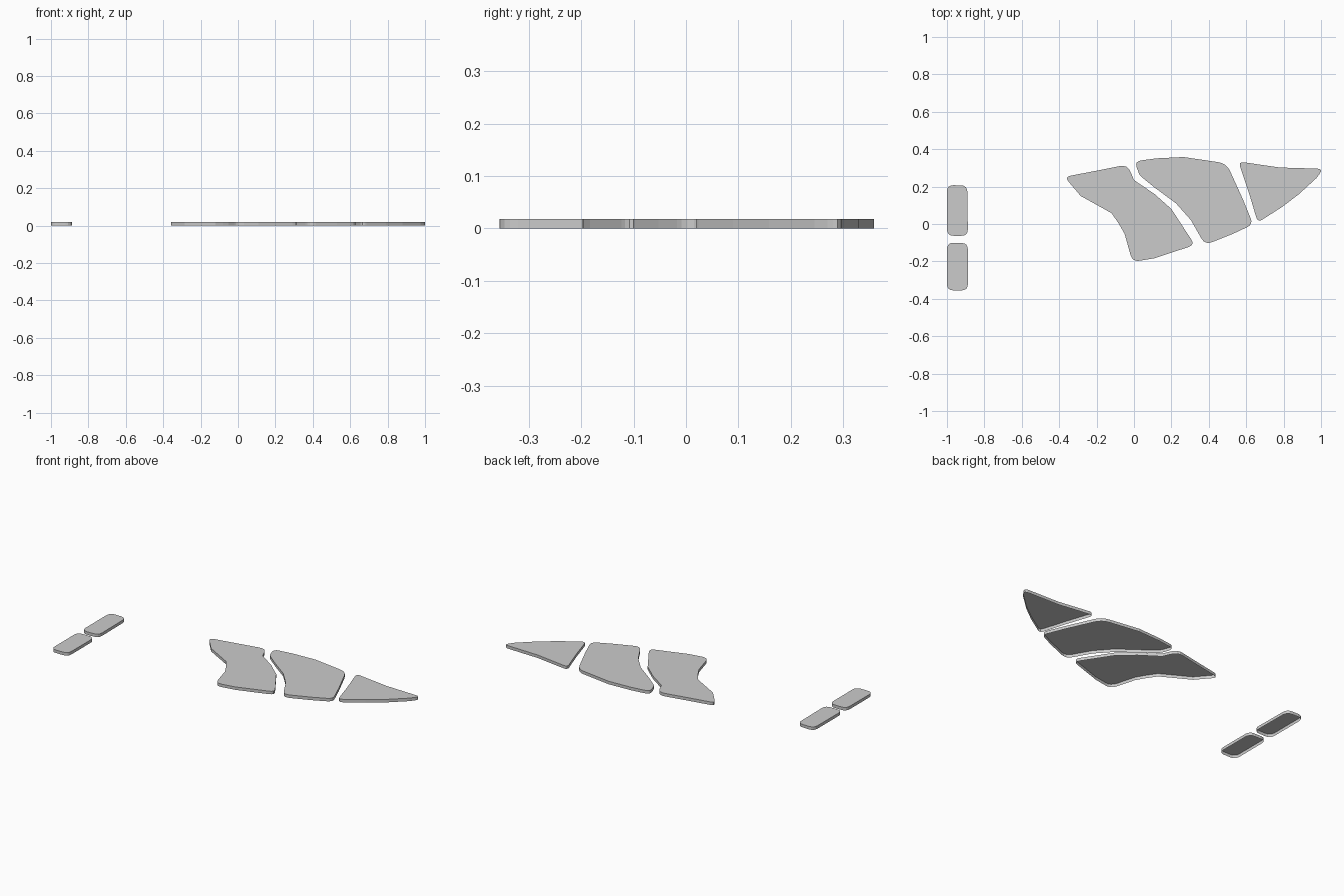
import bpy, bmesh
from mathutils import Vector

if "Cube" in bpy.data.objects:
    bpy.data.objects.remove(bpy.data.objects["Cube"])

THICK = 0.018


def rounded(points, steps=4):
    """Outline from (x, y, trim); trim > 0 rounds that corner."""
    out, n = [], len(points)
    for i, (x, y, t) in enumerate(points):
        p = Vector((x, y))
        if not t:
            out.append(p)
            continue
        a = p + (Vector(points[i - 1][:2]) - p).normalized() * t
        b = p + (Vector(points[(i + 1) % n][:2]) - p).normalized() * t
        for k in range(steps + 1):
            u = k / steps
            out.append(a * (1 - u) ** 2 + p * 2 * u * (1 - u) + b * u * u)
    return out


def plate(name, points):
    """Thin plate: top face and side walls, open underneath."""
    bm = bmesh.new()
    outline = rounded(points)
    low = [bm.verts.new((p.x, p.y, 0)) for p in outline]
    top = [bm.verts.new((p.x, p.y, THICK)) for p in outline]
    # outlines run clockwise, so reverse for an upward cap
    bm.faces.new(top[::-1])
    n = len(low)
    for i in range(n):
        j = (i + 1) % n
        bm.faces.new((low[i], top[i], top[j], low[j]))
    me = bpy.data.meshes.new(name)
    bm.to_mesh(me)
    bm.free()
    ob = bpy.data.objects.new(name, me)
    bpy.context.collection.objects.link(ob)
    return ob


# Three curved panels, from left to right
plate("inner_panel", [
    (-0.372, 0.252, .035), (-0.2, 0.285, 0), (-0.035, 0.318, .042),
    (0, 0.235, 0), (0.11, 0.16, 0), (0.20, 0.08, 0), (0.325, -0.112, .035),
    (0.11, -0.183, 0), (-0.008, -0.203, .04), (-0.05, -0.053, 0),
    (-0.08, 0.0, 0), (-0.12, 0.058, 0), (-0.285, 0.15, 0)])
plate("middle_panel", [
    (0.003, 0.335, .035), (0.12, 0.351, 0), (0.265, 0.358, 0),
    (0.495, 0.324, .045), (0.583, 0.13, 0), (0.637, -0.002, .035),
    (0.53, -0.052, 0), (0.38, -0.112, .04), (0.305, 0.02, 0),
    (0.225, 0.11, 0), (0.11, 0.195, 0), (0.03, 0.26, .015)])
plate("outer_panel", [
    (0.558, 0.334, .03), (0.78, 0.302, 0), (1.012, 0.295, .032),
    (0.975, 0.245, 0), (0.88, 0.158, 0), (0.79, 0.09, 0),
    (0.662, 0.008, .03), (0.615, 0.165, 0)])

# Two small rounded bars on the far left
for name, y0, y1, xr in (("upper_bar", -0.063, 0.208, -0.891),
                         ("lower_bar", -0.355, -0.100, -0.888)):
    plate(name, [(-1, y0, .035), (-1, y1, .035),
                 (xr, y1 - 0.002, .035), (-0.888, y0, .035)])
